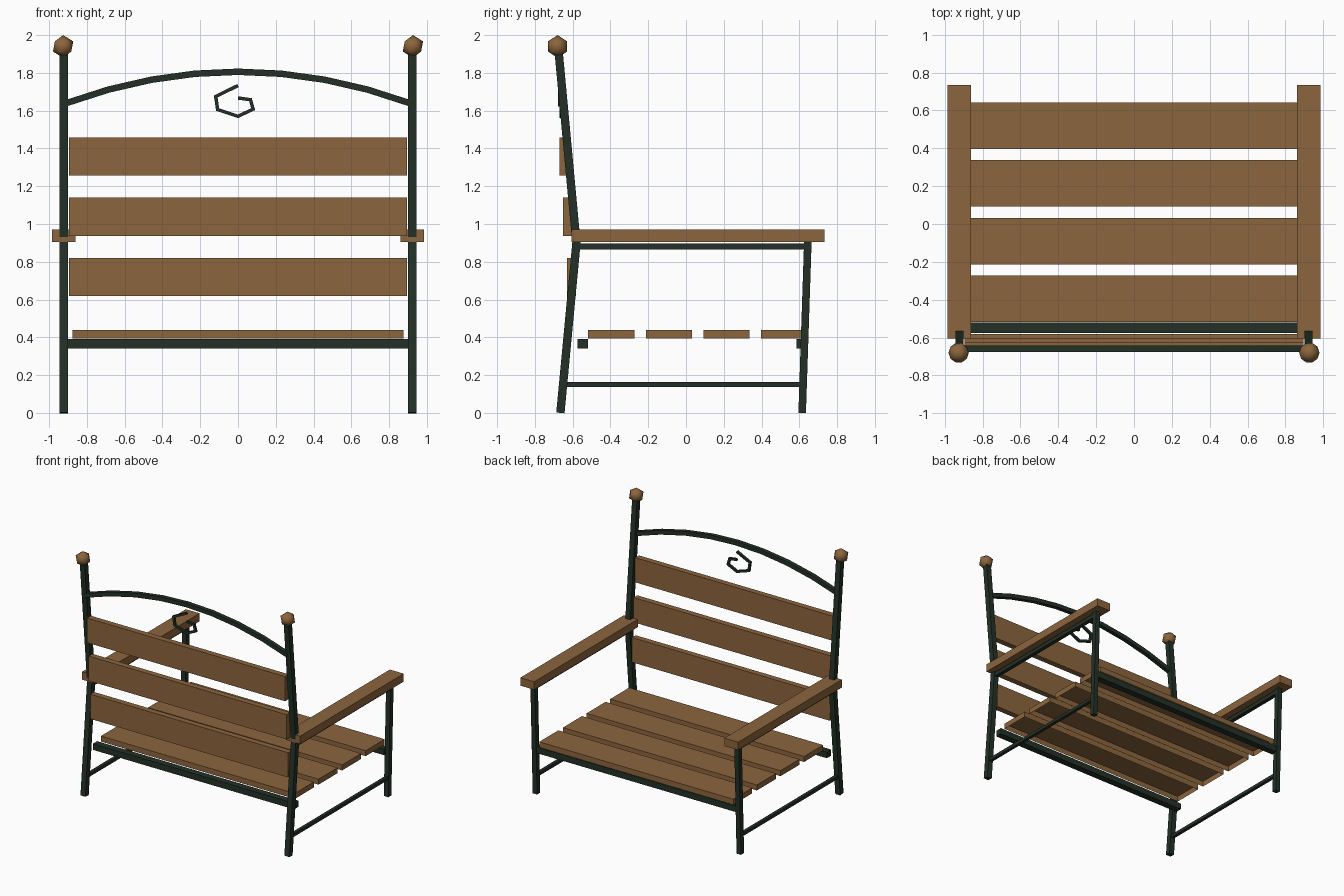
import bpy, bmesh
from mathutils import Vector

if "Cube" in bpy.data.objects:
    bpy.data.objects.remove(bpy.data.objects["Cube"])


def material(name, rgb):
    m = bpy.data.materials.new(name)
    m.diffuse_color = (*rgb, 1)
    m.use_nodes = True
    m.node_tree.nodes["Principled BSDF"].inputs["Base Color"].default_value = m.diffuse_color
    return m


WOOD = material("brown wood", (0.26, 0.13, 0.047))
IRON = material("dark green iron", (0.017, 0.03, 0.02))


def finish(bm, name, mat):
    bmesh.ops.recalc_face_normals(bm, faces=bm.faces)
    me = bpy.data.meshes.new(name)
    bm.to_mesh(me)
    bm.free()
    me.materials.append(mat)
    ob = bpy.data.objects.new(name, me)
    bpy.context.collection.objects.link(ob)
    return ob


def box(name, x, y, z, mat, open_bottom=False):
    """Box from (min, max) ranges."""
    bm = bmesh.new()
    bmesh.ops.create_cube(bm, size=1)
    for v in bm.verts:
        v.co = [r[0] if c < 0 else r[1] for c, r in zip(v.co, (x, y, z))]
    if open_bottom:
        bm.normal_update()
        low = [f for f in bm.faces if f.normal.z < -0.9]
        bmesh.ops.delete(bm, geom=low, context='FACES_ONLY')
    return finish(bm, name, mat)


def bar(name, path, width, ref, mat=IRON):
    """Square bar swept along a flat path; ref is the normal of its plane."""
    bm = bmesh.new()
    pts = [Vector(p) for p in path]
    ref = Vector(ref)
    h = width / 2
    rings = []
    for i, p in enumerate(pts):
        a = (p - pts[i - 1]).normalized() if i else None
        b = (pts[i + 1] - p).normalized() if i < len(pts) - 1 else None
        a, b = a or b, b or a
        t = (a + b).normalized()
        n = ref.cross(t) / max(t.dot(a), 0.5)
        rings.append([bm.verts.new(p + ref * (h * s) + n * (h * q))
                      for s, q in ((-1, -1), (1, -1), (1, 1), (-1, 1))])
    for r, s in zip(rings, rings[1:]):
        for k in range(4):
            bm.faces.new((r[k], r[k - 1], s[k - 1], s[k]))
    bm.faces.new(rings[0])
    bm.faces.new(rings[-1])
    return finish(bm, name, mat)


X, Y = (1, 0, 0), (0, 1, 0)

# Side frames: posts, legs, stretchers, arms and finials
for side, s in (("left", -1), ("right", 1)):
    x = 0.922 * s
    bar(side + "_back_post", [(x, -0.665, 0), (x, -0.58, 0.9), (x, -0.675, 1.92)], 0.044, X)
    bar(side + "_front_leg", [(x, 0.615, 0), (x, 0.645, 0.905)], 0.04, X)
    bar(side + "_lower_stretcher", [(x, -0.645, 0.15), (x, 0.615, 0.15)], 0.026, X)
    bar(side + "_arm_support", [(x, -0.58, 0.88), (x, 0.64, 0.88)], 0.032, X)
    box(side + "_armrest", sorted((0.86 * s, 0.985 * s)), (-0.605, 0.733), (0.905, 0.97), WOOD)
    bm = bmesh.new()
    bmesh.ops.create_icosphere(bm, subdivisions=1, radius=0.06)
    for v in bm.verts:
        v.co += Vector((x + 0.004 * s, -0.68, 1.94))
    for f in bm.faces:
        f.smooth = True
    finish(bm, side + "_finial", WOOD)

# Seat rails
box("back_rail", (-0.91, 0.91), (-0.575, -0.52), (0.34, 0.39), IRON)
box("front_rail", (-0.91, 0.91), (0.585, 0.64), (0.34, 0.39), IRON)

# Seat slats, hollow underneath
for i in range(4):
    y = -0.518 + 0.305 * i
    box(f"seat_slat_{i + 1}", (-0.877, 0.877), (y, y + 0.245), (0.395, 0.44), WOOD, True)

# Back slats
for i in range(3):
    y, z = -0.63 - 0.02 * i, 0.618 + 0.319 * i
    box(f"back_slat_{i + 1}", (-0.895, 0.895), (y, y + 0.048), (z, z + 0.202), WOOD)

# Arched top rail and scroll ornament
arch = []
for i in range(9):
    x = -0.915 + 1.83 * i / 8
    arch.append((x, -0.66, 1.638 + 0.168 * (1 - (x / 0.915) ** 2)))
bar("arched_top_rail", arch, 0.034, Y)
scroll = [(0, 1.733), (-0.118, 1.675), (-0.108, 1.606), (0, 1.57),
          (0.08, 1.608), (0.066, 1.658), (0, 1.667)]
bar("scroll_ornament", [(x, -0.66, z) for x, z in scroll], 0.018, Y)
